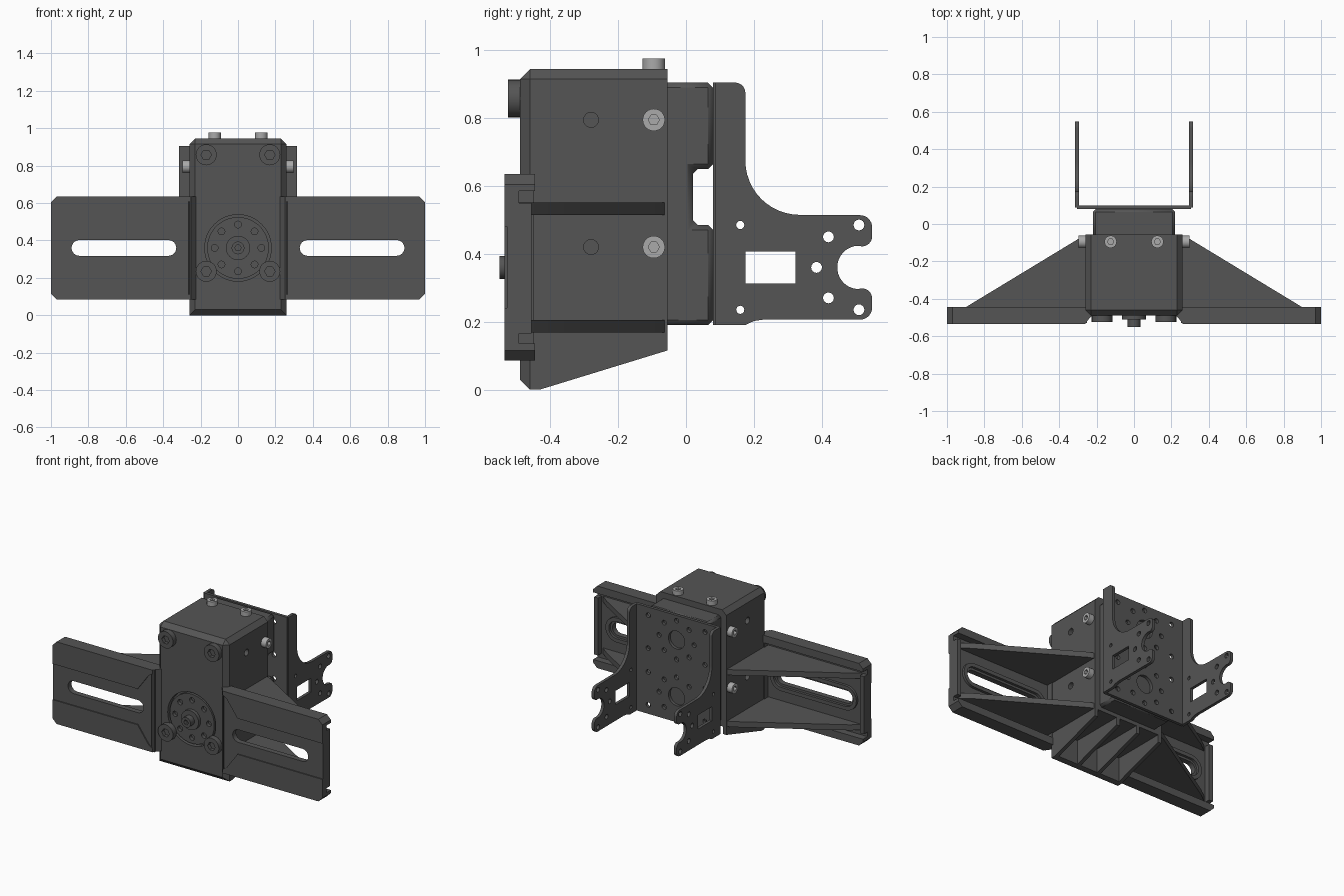
import bpy, bmesh
from math import sin, cos, radians

if "Cube" in bpy.data.objects:
    bpy.data.objects.remove(bpy.data.objects["Cube"])


def material(name, v):
    m = bpy.data.materials.new(name)
    m.diffuse_color = (v, v, v, 1)
    m.use_nodes = True
    m.node_tree.nodes["Principled BSDF"].inputs["Base Color"].default_value = m.diffuse_color
    return m


DARK, STEEL = material("dark_grey", 0.09), material("steel", 0.4)
MAPS = {"x": lambda u, v, w: (w, u, v), "y": lambda u, v, w: (u, w, v), "z": lambda u, v, w: (u, v, w)}


def arc(cu, cv, r, a0, a1, n=8):
    return [(cu + r * cos(radians(a0 + (a1 - a0) * i / n)),
             cv + r * sin(radians(a0 + (a1 - a0) * i / n))) for i in range(n + 1)]


def circle(u, v, r, n=24):
    return arc(u, v, r, 0, 360, n)[:-1]


def rect(u0, v0, u1, v1):
    return [(u0, v0), (u1, v0), (u1, v1), (u0, v1)]


def stadium(u0, u1, v, r):
    return arc(u0 + r, v, r, 90, 270, 12) + arc(u1 - r, v, r, -90, 90, 12)


def flip(pts, mu=1):
    return [(u * mu, v) for u, v in pts]


def zmirror(pts):
    return [(u, 0.72 - v) for u, v in pts]


def plate(name, axis, loops, w0, w1, mat=DARK):
    """Extrude an outline (later loops are holes) along an axis from w0 to w1."""
    cu = bpy.data.curves.new(name, "CURVE")
    cu.dimensions, cu.fill_mode, cu.extrude = "2D", "BOTH", abs(w1 - w0) / 2
    for pts in loops:
        sp = cu.splines.new("POLY")
        sp.points.add(len(pts) - 1)
        for p, (u, v) in zip(sp.points, pts):
            p.co = (u, v, 0, 1)
        sp.use_cyclic_u = True
    tmp = bpy.data.objects.new("tmp", cu)
    bpy.context.collection.objects.link(tmp)
    dg = bpy.context.evaluated_depsgraph_get()
    me = bpy.data.meshes.new_from_object(tmp.evaluated_get(dg))
    bpy.data.objects.remove(tmp)
    bm = bmesh.new()
    bm.from_mesh(me)
    for v in bm.verts:
        v.co = MAPS[axis](v.co.x, v.co.y, v.co.z + (w0 + w1) / 2)
    bmesh.ops.remove_doubles(bm, verts=bm.verts, dist=1e-5)
    bmesh.ops.dissolve_limit(bm, angle_limit=0.01, verts=bm.verts, edges=bm.edges)
    bmesh.ops.recalc_face_normals(bm, faces=bm.faces)
    bm.to_mesh(me)
    bm.free()
    me.name = name
    me.materials.clear()
    me.materials.append(mat)
    ob = bpy.data.objects.new(name, me)
    bpy.context.collection.objects.link(ob)
    smooth(ob)
    return ob


def smooth(ob):
    bpy.ops.object.select_all(action="DESELECT")
    ob.select_set(True)
    bpy.context.view_layer.objects.active = ob
    bpy.ops.object.shade_smooth_by_angle(angle=radians(30))


def cut(ob, cutter):
    m = ob.modifiers.new("cut", "BOOLEAN")
    m.operation, m.solver, m.object = "DIFFERENCE", "EXACT", cutter
    bpy.context.view_layer.objects.active = ob
    bpy.ops.object.modifier_apply(modifier="cut")
    bpy.data.objects.remove(cutter)


def bolt(name, axis, u, v, w0, w1, r, mat=DARK):
    plate(name, axis, [circle(u, v, r), circle(u, v, r * 0.5, 6)], w0, w1, mat)
    plate(name + "_core", axis, [circle(u, v, r * 0.7)], w0, w0 + (w1 - w0) * 0.4, mat)


# Main housing with chamfered front and top edges
housing = plate("housing", "x", [[(-0.49, 0), (-0.43, 0), (-0.055, 0.115),
                                  (-0.055, 0.945), (-0.49, 0.945)]], -0.26, 0.26)
bm = bmesh.new()
bm.from_mesh(housing.data)


def chamfered(e):
    a, b = (v.co for v in e.verts)
    front = a.y < -0.48 and b.y < -0.48
    top = a.z > 0.94 and b.z > 0.94 and abs(a.x - b.x) < 0.01
    return front or top


bmesh.ops.bevel(bm, geom=[e for e in bm.edges if chamfered(e)], offset=0.03,
                offset_type="OFFSET", segments=1, affect="EDGES")
bm.to_mesh(housing.data)
bm.free()
# Pockets between the fins below, recess for the front disc, side holes
for a, b in ((-0.235, -0.09), (-0.065, 0.065), (0.09, 0.235)):
    cut(housing, plate("cutter", "z", [rect(a, -0.42, b, 0.1)], -0.1, 0.165))
cut(housing, plate("cutter", "y", [circle(0, 0.36, 0.178, 48)], -0.6, -0.46))
for s in (1, -1):
    for z in (0.42, 0.795):
        cut(housing, plate("cutter", "x", [circle(-0.28, z, 0.022)], s * 0.23, s * 0.3))
smooth(housing)

# Front output disc, hub and screws
plate("output_disc", "y", [circle(0, 0.36, 0.165, 48)] + [
    circle(p[0], p[1], 0.018, 16) for p in circle(0, 0.36, 0.125, 8)], -0.487, -0.465)
plate("disc_hub", "y", [circle(0, 0.36, 0.065, 32)], -0.51, -0.46)
bolt("hub_screw", "y", 0, 0.36, -0.505, -0.55, 0.034)
for s in (1, -1):
    for z in (0.235, 0.858):
        bolt("front_bolt", "y", s * 0.17, z, -0.485, -0.525, 0.056)
    for z in (0.42, 0.795):
        bolt("side_bolt", "x", -0.095, z, s * 0.255, s * 0.297, 0.033, STEEL)
    bolt("top_bolt", "z", s * 0.125, -0.095, 0.94, 0.976, 0.033, STEEL)

# Slotted mounting wings
lip = [(0.25, 0.585), (1, 0.585), (1, 0.605), (0.97, 0.635), (0.25, 0.635)]
strip = [(0.26, 0.61), (0.29, 0.59), (0.37, 0.48), (1, 0.48), (1, 0.605), (0.97, 0.635), (0.26, 0.635)]
half = [(1, 0.605), (0.97, 0.635), (0.25, 0.635)]
slot = stadium(0.33, 0.89, 0.36, 0.042)
for s in (1, -1):
    plate("wing_plate", "y", [flip(half + zmirror(half)[::-1], s), flip(slot, s)], -0.528, -0.492)
    plate("wing_slot_rim", "y", [flip(stadium(0.29, 0.93, 0.36, 0.082), s),
                                 flip(stadium(0.315, 0.905, 0.36, 0.057), s)], -0.495, -0.475)
    plate("wing_end_wall", "y", [flip(rect(0.97, 0.165, 1, 0.55), s)], -0.495, -0.455)
    plate("wing_inner_edge", "z", [flip([(0.265, -0.535), (0.265, -0.45), (0.24, -0.45),
                                         (0.225, -0.49)], s)], 0.085, 0.635)
    for f in (lambda p: p, zmirror):
        plate("wing_lip", "y", [flip(f(lip), s)], -0.495, -0.445)
        plate("wing_front_strip", "y", [flip(f(strip), s)], -0.535, -0.527)
        z0 = min(p[1] for p in f([(0, 0.515), (0, 0.552)]))
        plate("gusset", "z", [flip([(0.25, -0.5), (0.97, -0.5), (0.9, -0.445), (0.29, -0.075),
                                    (0.25, -0.06)], s)], z0, z0 + 0.037)

# Actuator block behind the housing, with a cable gap
block = plate("actuator_block", "x", [[(-0.07, 0.19), (0.08, 0.19), (0.08, 0.485), (0.02, 0.485),
              (0.02, 0.65), (0.08, 0.65), (0.08, 0.905), (-0.07, 0.905)]], -0.22, 0.22)
bev = block.modifiers.new("bevel", "BEVEL")
bev.width, bev.segments = 0.015, 1

# U bracket: back plate with hole pattern
holes = []
for z in (0.36, 0.74):
    holes.append(circle(0, z, 0.06, 32))
    holes += [circle(p[0], p[1], 0.016, 14) for p in circle(0, z, 0.13, 8)]
    holes += [circle(x, z + d, 0.016, 14) for x in (-0.21, 0.21) for d in (-0.11, 0.11)]
plate("bracket_back", "y", [rect(-0.306, 0.19, 0.306, 0.905)] + holes, 0.08, 0.1)

# U bracket: forked arms
prong = [(0.235, 0.207)] + arc(0.513, 0.242, 0.036, -90, 0) + arc(0.519, 0.268, 0.03, 0, 90)
notch = arc(0.51, 0.36, 0.064, 265, 95, 20)
upper = zmirror(prong[1:])[::-1]
arm = ([(0.087, 0.19), (0.175, 0.19), (0.2, 0.202)] + prong + notch + upper
       + arc(0.335, 0.675, 0.16, 270, 180, 12) + arc(0.145, 0.875, 0.03, 0, 90, 5) + [(0.087, 0.905)])
arm_holes = [circle(y, z, r, 16) for y, z, r in (
    (0.16, 0.485, 0.012), (0.16, 0.235, 0.012), (0.51, 0.485, 0.016), (0.51, 0.235, 0.016),
    (0.42, 0.45, 0.016), (0.42, 0.27, 0.016), (0.385, 0.36, 0.016))]
arm_holes.append(rect(0.175, 0.313, 0.323, 0.407))
for s in (1, -1):
    plate("bracket_arm", "x", [arm] + arm_holes, s * 0.295, s * 0.315)
